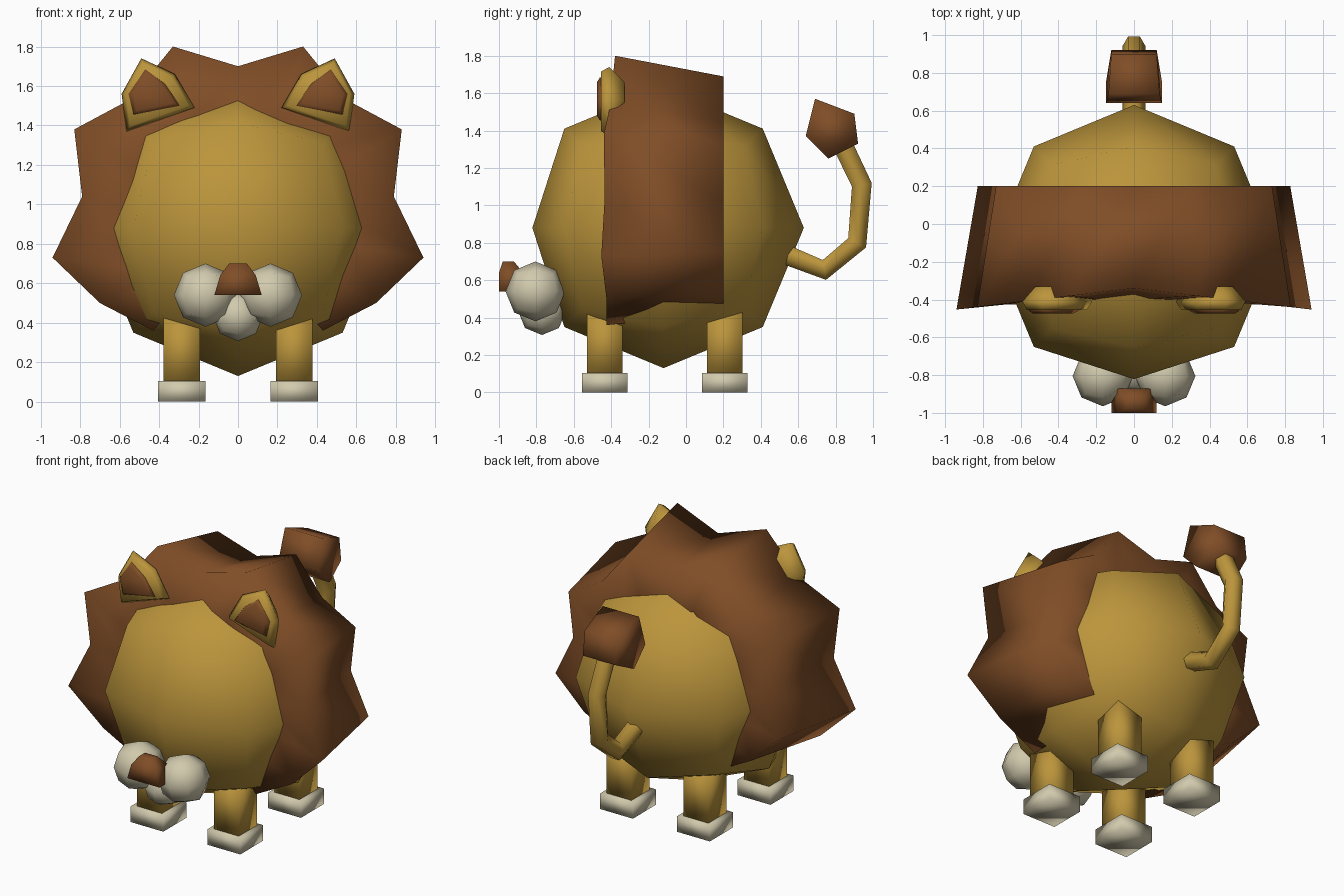
import bpy
import bmesh
from mathutils import Vector

if "Cube" in bpy.data.objects:
    bpy.data.objects.remove(bpy.data.objects["Cube"])


def material(name, rgb):
    m = bpy.data.materials.new(name)
    m.use_nodes = True
    m.diffuse_color = (*rgb, 1)
    m.node_tree.nodes["Principled BSDF"].inputs["Base Color"].default_value = (*rgb, 1)
    return m


GOLD = material("golden fur", (0.50, 0.30, 0.045))
BROWN = material("brown fur", (0.215, 0.075, 0.02))
CREAM = material("cream fur", (0.64, 0.59, 0.42))


def finish(bm, name, mat):
    """Turn a bmesh into a smooth-shaded object."""
    bmesh.ops.recalc_face_normals(bm, faces=bm.faces)
    for f in bm.faces:
        f.smooth = True
    mesh = bpy.data.meshes.new(name)
    bm.to_mesh(mesh)
    bm.free()
    mesh.materials.append(mat)
    ob = bpy.data.objects.new(name, mesh)
    bpy.context.collection.objects.link(ob)
    return ob


def ball(name, centre, radius, mat, front=1.0):
    """Low-poly ball made from a rounded cube; front scales the front pole."""
    bm = bmesh.new()
    bmesh.ops.create_cube(bm, size=2)
    bmesh.ops.subdivide_edges(bm, edges=bm.edges[:], cuts=1, use_grid_fill=True)
    for v in bm.verts:
        v.co = v.co.normalized() * radius
        if v.co.y < -0.95 * radius:
            v.co.y *= front
        v.co += Vector(centre)
    return finish(bm, name, mat)


def box(name, centre, size, mat):
    bm = bmesh.new()
    bmesh.ops.create_cube(bm, size=1)
    for v in bm.verts:
        v.co = Vector(centre) + v.co * Vector(size)
    return finish(bm, name, mat)


def loft(name, rings, mat, closed=True, caps=True):
    """Skin a series of rings that have equal point counts."""
    bm = bmesh.new()
    loops = [[bm.verts.new(p) for p in ring] for ring in rings]
    n = len(loops[0])
    for a, b in zip(loops, loops[1:]):
        for i in range(n if closed else n - 1):
            j = (i + 1) % n
            bm.faces.new((a[i], a[j], b[j], b[i]))
    if caps:
        bm.faces.new(loops[0])
        bm.faces.new(loops[-1])
    return finish(bm, name, mat)


# Body
ball("body", (0, -0.12, 0.88), 0.75, GOLD, front=0.935)

# Mane: star-shaped collar, open under the belly
half = [(0, 1.70), (0.33, 1.80), (0.55, 1.53), (0.83, 1.38), (0.79, 1.04),
        (0.94, 0.73), (0.70, 0.50), (0.43, 0.36), (0.30, 0.52)]
star = [(-x, z) for x, z in reversed(half[1:])] + half


def mane_ring(scale, y):
    return [(x * scale, y(abs(x), z), 0.88 + (z - 0.88) * scale) for x, z in star]


def rim(x, z):
    return min(-0.34 - 0.12 * x, -0.425 if z < 1.5 else 0)


loft("mane", [mane_ring(0.6, lambda x, z: -0.40), mane_ring(1, rim),
              mane_ring(0.88, lambda x, z: 0.2), mane_ring(0.6, lambda x, z: 0.2)],
     BROWN, closed=False, caps=False)

# Legs and paws
for side, x in (("left", 0.285), ("right", -0.285)):
    for end, y in (("front", -0.435), ("back", 0.207)):
        box(f"{end}_{side}_leg", (x, y, 0.26), (0.185, 0.19, 0.36), GOLD)
        box(f"{end}_{side}_paw", (x, y, 0.052), (0.243, 0.243, 0.104), CREAM)

# Ears
outer = [(0.49, 1.74), (0.59, 1.56), (0.565, 1.37), (0.22, 1.49), (0.32, 1.66)]
inner = [(0.47, 1.685), (0.555, 1.56), (0.53, 1.455), (0.295, 1.50), (0.37, 1.61)]


def ear_ring(shape, sign, scale, y):
    cx = sum(p[0] for p in shape) / len(shape)
    cz = sum(p[1] for p in shape) / len(shape)
    return [(sign * (cx + (x - cx) * scale), y, cz + (z - cz) * scale) for x, z in shape]


for side, s in (("left", 1), ("right", -1)):
    loft(f"{side}_ear", [ear_ring(outer, s, 0.86, -0.455), ear_ring(outer, s, 1, -0.41),
                         ear_ring(outer, s, 0.55, -0.33)], GOLD)
    loft(f"{side}_inner_ear", [ear_ring(inner, s, 0.8, -0.475),
                               ear_ring(inner, s, 1, -0.46),
                               ear_ring(inner, s, 1, -0.43)], BROWN)

# Muzzle
for side, s in (("left", 1), ("right", -1)):
    ball(f"{side}_muzzle", (s * 0.165, -0.805, 0.54), 0.16, CREAM)
ball("chin", (0, -0.77, 0.435), 0.128, CREAM)

# Nose: tapers upward and backward
loft("nose", [[(-0.12, -1.0, 0.54), (0.12, -1.0, 0.54), (0.12, -0.92, 0.54), (-0.12, -0.92, 0.54)],
              [(-0.09, -1.0, 0.64), (0.09, -1.0, 0.64), (0.09, -0.87, 0.64), (-0.09, -0.87, 0.64)],
              [(-0.045, -0.98, 0.70), (0.045, -0.98, 0.70), (0.045, -0.92, 0.70), (-0.045, -0.92, 0.70)]],
     BROWN)

# Tail
curve = bpy.data.curves.new("tail", "CURVE")
curve.dimensions = "3D"
curve.bevel_depth = 0.062
curve.bevel_resolution = 1
curve.use_fill_caps = True
path = [(0.50, 0.75), (0.74, 0.655), (0.915, 0.80), (0.94, 1.11), (0.83, 1.34)]
spline = curve.splines.new("POLY")
spline.points.add(len(path) - 1)
for point, (y, z) in zip(spline.points, path):
    point.co = (0, y, z, 1)
spline.use_smooth = True
curve.materials.append(GOLD)
tail = bpy.data.objects.new("tail", curve)
bpy.context.collection.objects.link(tail)

# Tail tuft: five-sided block, narrower toward the back
tuft = [(0.69, 1.57, 0.135), (0.90, 1.49, 0.12), (0.92, 1.33, 0.12),
        (0.76, 1.25, 0.147), (0.64, 1.37, 0.147)]
loft("tail_tuft", [[(s * w, y, z) for y, z, w in tuft] for s in (-1, 1)], BROWN)
